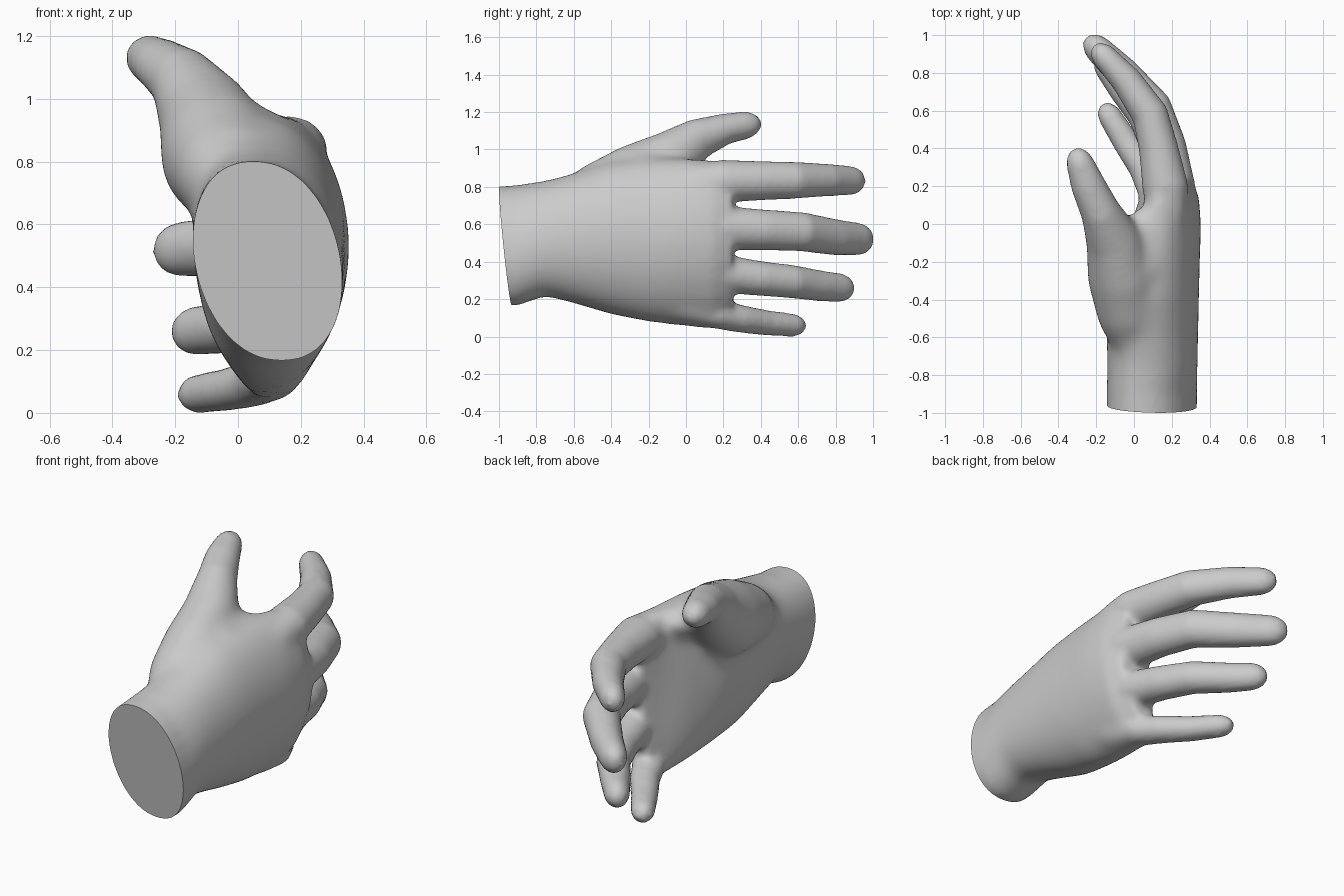
import bpy, bmesh, math
from mathutils import Vector

skin = bpy.data.materials.new("light grey")
skin.diffuse_color = (0.6, 0.6, 0.6, 1)
SIDES = 28
bm = bmesh.new()


def loft(rings):
    """Skin a closed tube through rings of points."""
    loops = [[bm.verts.new(p) for p in r] for r in rings]
    for a, b in zip(loops, loops[1:]):
        for i in range(SIDES):
            j = (i + 1) % SIDES
            bm.faces.new((a[i], a[j], b[j], b[i]))
    bm.faces.new(loops[0][::-1])
    bm.faces.new(loops[-1])


def palm_ring(y, z0, z1, x0, x1, arch, skew):
    """Oval section across the hand, arched towards the back of the hand."""
    pts = []
    for i in range(SIDES):
        a = 2 * math.pi * i / SIDES
        c, s = math.cos(a), math.sin(a)
        x = (x0 + x1) / 2 + (x1 - x0) / 2 * math.copysign(abs(c) ** 0.9, c)
        pts.append((x - arch * s * s + skew * s, y, (z0 + z1) / 2 + (z1 - z0) / 2 * s))
    return pts


def digit(path, side=Vector((0, 0, 1))):
    """Tapered finger; each point is x, y, z, half width, half thickness."""
    pts = [Vector(p[:3]) for p in path]
    # rounded tip
    d = (pts[-1] - pts[-2]).normalized()
    w, t = path[-1][3:]
    rows = [(p, q[3], q[4]) for p, q in zip(pts, path)]
    rows += [(pts[-1] + d * t * 0.6, w * 0.82, t * 0.82), (pts[-1] + d * t * 1.1, w * 0.4, t * 0.4)]
    rings = []
    for i, (p, w, t) in enumerate(rows):
        tan = (rows[min(i + 1, len(rows) - 1)][0] - rows[max(i - 1, 0)][0]).normalized()
        u = (side - tan * side.dot(tan)).normalized()
        v = u.cross(tan)
        rings.append([p + u * w * math.cos(2 * math.pi * k / SIDES)
                      + v * t * math.sin(2 * math.pi * k / SIDES) for k in range(SIDES)])
    loft(rings)


# wrist and palm: y, z low, z high, palm side x, back x, arch, skew
loft([palm_ring(*r) for r in (
    (-1.10, 0.165, 0.795, -0.14, 0.325, 0.00, -0.045),
    (-0.90, 0.165, 0.81, -0.14, 0.33, 0.00, -0.045),
    (-0.75, 0.215, 0.835, -0.14, 0.335, 0.00, -0.03),
    (-0.60, 0.175, 0.875, -0.145, 0.34, 0.01, -0.02),
    (-0.40, 0.115, 0.94, -0.14, 0.345, 0.03, -0.01),
    (-0.20, 0.075, 0.955, -0.095, 0.35, 0.04, 0.00),
    (0.00, 0.05, 0.955, -0.015, 0.355, 0.07, 0.02),
    (0.14, 0.04, 0.945, 0.055, 0.345, 0.09, 0.025),
    (0.25, 0.10, 0.90, 0.10, 0.30, 0.08, 0.025))])

# index, middle, ring and little finger
digit([(0.17, -0.10, 0.80, 0.08, 0.08), (0.175, 0.05, 0.815, 0.11, 0.11),
       (0.165, 0.20, 0.83, 0.115, 0.122),
       (0.13, 0.40, 0.833, 0.105, 0.105), (0.085, 0.58, 0.835, 0.099, 0.097),
       (-0.04, 0.76, 0.837, 0.087, 0.082), (-0.16, 0.89, 0.833, 0.078, 0.067)])
digit([(0.19, -0.10, 0.58, 0.08, 0.08), (0.21, 0.05, 0.58, 0.11, 0.11),
       (0.21, 0.20, 0.58, 0.118, 0.115),
       (0.17, 0.42, 0.57, 0.109, 0.105), (0.10, 0.62, 0.56, 0.105, 0.10),
       (-0.06, 0.80, 0.53, 0.097, 0.087), (-0.195, 0.93, 0.52, 0.087, 0.073)])
digit([(0.17, -0.12, 0.34, 0.08, 0.08), (0.185, 0.05, 0.34, 0.10, 0.10),
       (0.18, 0.20, 0.335, 0.102, 0.105),
       (0.13, 0.40, 0.31, 0.093, 0.096), (0.06, 0.57, 0.293, 0.089, 0.09),
       (-0.06, 0.72, 0.27, 0.083, 0.08), (-0.145, 0.83, 0.26, 0.077, 0.068)])
digit([(0.15, -0.16, 0.18, 0.06, 0.06), (0.14, 0.00, 0.15, 0.08, 0.09),
       (0.11, 0.17, 0.12, 0.08, 0.09),
       (0.05, 0.30, 0.093, 0.074, 0.08), (-0.04, 0.43, 0.073, 0.068, 0.072),
       (-0.13, 0.575, 0.06, 0.062, 0.064)])

# thumb with its fleshy base
digit([(0.03, -0.72, 0.68, 0.08, 0.10), (-0.02, -0.50, 0.75, 0.17, 0.17),
       (-0.06, -0.27, 0.82, 0.21, 0.19), (-0.11, -0.08, 0.95, 0.155, 0.15),
       (-0.18, 0.07, 1.06, 0.11, 0.105), (-0.245, 0.21, 1.11, 0.083, 0.092),
       (-0.285, 0.32, 1.13, 0.075, 0.075)])
# web between thumb and index finger
digit([(0.06, -0.55, 0.72, 0.10, 0.10), (0.04, -0.22, 0.85, 0.14, 0.13),
       (0.05, -0.04, 0.87, 0.09, 0.11)])

bmesh.ops.recalc_face_normals(bm, faces=bm.faces)
mesh = bpy.data.meshes.new("hand")
bm.to_mesh(mesh)
bm.free()
hand = bpy.data.objects.new("hand", mesh)
bpy.context.collection.objects.link(hand)
bpy.context.view_layer.objects.active = hand
hand.select_set(True)

# fuse the parts into one skin
fuse = hand.modifiers.new("fuse", 'REMESH')
fuse.mode = 'VOXEL'
fuse.voxel_size = 0.016
bpy.ops.object.modifier_apply(modifier="fuse")

# soften everything a little, and the palm a lot, fading out at the fingers and thumb
palm = hand.vertex_groups.new(name="palm")
for v in hand.data.vertices:
    fade = min((0.2 - v.co.y) / 0.2, (1.06 - v.co.z) / 0.1, (v.co.y + 0.9) / 0.2, 1)
    if fade > 0:
        palm.add([v.index], fade, 'REPLACE')
for name, group, steps in (("soften", "", 10), ("soften_palm", "palm", 50)):
    soft = hand.modifiers.new(name, 'SMOOTH')
    soft.factor = 0.5
    soft.iterations = steps
    soft.vertex_group = group
    bpy.ops.object.modifier_apply(modifier=name)

# flat slanted cut at the wrist
bm = bmesh.new()
bm.from_mesh(hand.data)
cut = bmesh.ops.bisect_plane(bm, geom=bm.verts[:] + bm.edges[:] + bm.faces[:],
                             plane_co=(0.09, -0.965, 0.49), plane_no=(0.05, 1, 0.11),
                             clear_inner=True)
rim = [e for e in cut["geom_cut"] if isinstance(e, bmesh.types.BMEdge)]
bmesh.ops.contextual_create(bm, geom=rim)
bmesh.ops.recalc_face_normals(bm, faces=bm.faces)
bm.to_mesh(hand.data)
bm.free()

hand.data.materials.clear()
hand.data.materials.append(skin)
bpy.ops.object.shade_smooth_by_angle(angle=math.radians(40))
